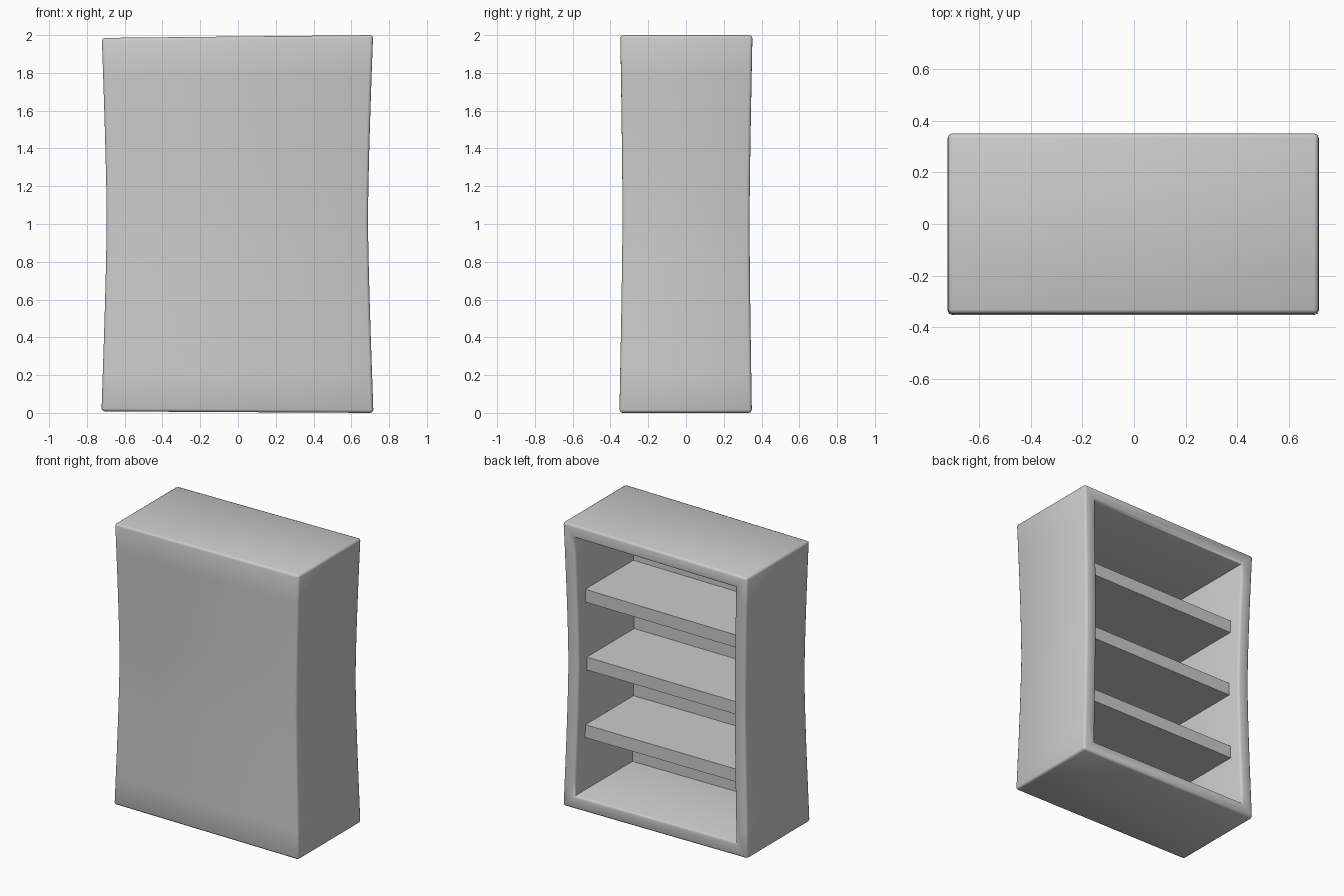
import bpy, bmesh
from mathutils import Vector

if "Cube" in bpy.data.objects:
    bpy.data.objects.remove(bpy.data.objects["Cube"])

W, D, H = 0.72, 0.352, 2.0      # outer half width, half depth, height
T = 0.09                        # frame and shelf thickness


def warp(co):
    """Pinch the waist and tilt the top and bottom slightly."""
    x, y, z = co
    t = min(1, abs(z - 1.03) / 1.0) ** 1.35
    sx = (0.955 if x > 0 else 0.965) + (0.04 if x > 0 else 0.038) * t
    sy = 0.955 + 0.04 * t
    left = (W - x) / (2 * W)
    z += left * (0.008 * (1 - z / H) - 0.015 * z / H)
    return Vector((x * sx, y * sy + 0.002 * (z - 1), z))


def box(bm, lo, hi):
    r = bmesh.ops.create_cube(bm, size=1)
    for v in r["verts"]:
        v.co = Vector([(a + b) / 2 + c * (b - a) for a, b, c in zip(lo, hi, v.co)])


def finish(bm, name, cuts):
    for i in range(1, cuts):
        bmesh.ops.bisect_plane(bm, geom=bm.verts[:] + bm.edges[:] + bm.faces[:],
                               plane_co=(0, 0, H * i / cuts), plane_no=(0, 0, 1))
    for v in bm.verts:
        v.co = warp(v.co)
    bmesh.ops.recalc_face_normals(bm, faces=bm.faces)
    me = bpy.data.meshes.new(name)
    bm.to_mesh(me)
    bm.free()
    ob = bpy.data.objects.new(name, me)
    bpy.context.collection.objects.link(ob)
    bpy.context.view_layer.objects.active = ob
    ob.select_set(True)
    bpy.ops.object.shade_smooth_by_angle(angle=0.9)
    ob.select_set(False)


# Hollow case, open at the back (+y)
bm = bmesh.new()
box(bm, (-W, -D, 0), (W, D, H))
outer = bm.edges[:]
back = max(bm.faces, key=lambda f: f.calc_center_median().y)
bmesh.ops.inset_region(bm, faces=[back], thickness=T, use_even_offset=True)
rim_co = [v.co.copy() for v in back.verts]
new = bmesh.ops.extrude_discrete_faces(bm, faces=[back])["faces"][0]
for v in new.verts:
    v.co.y = -D + 0.055
bmesh.ops.remove_doubles(bm, verts=bm.verts[:], dist=1e-5)


def on_rounded_edge(e):
    a, b = (v.co for v in e.verts)
    is_outer = all(abs(abs(c.x) - W) < 1e-4 for c in (a, b))
    is_rim = all(abs(abs(c.x) - (W - T)) < 1e-4 and abs(c.y - D) < 1e-4 for c in (a, b))
    return is_outer or is_rim


bmesh.ops.bevel(bm, geom=[e for e in bm.edges if on_rounded_edge(e)], offset=0.016,
                offset_type="OFFSET", segments=2, profile=0.5, affect="EDGES")
finish(bm, "bookcase_case", 10)

# Three evenly spaced shelves set back from the opening
gap = (H - 2 * T - 3 * T) / 4
for i in range(3):
    z = T + gap + i * (gap + T) - 0.008
    bm = bmesh.new()
    box(bm, (-W + T - 0.01, -D + 0.045, z), (W - T + 0.01, 0.255, z + T))
    finish(bm, f"shelf_{i + 1}", 1)
